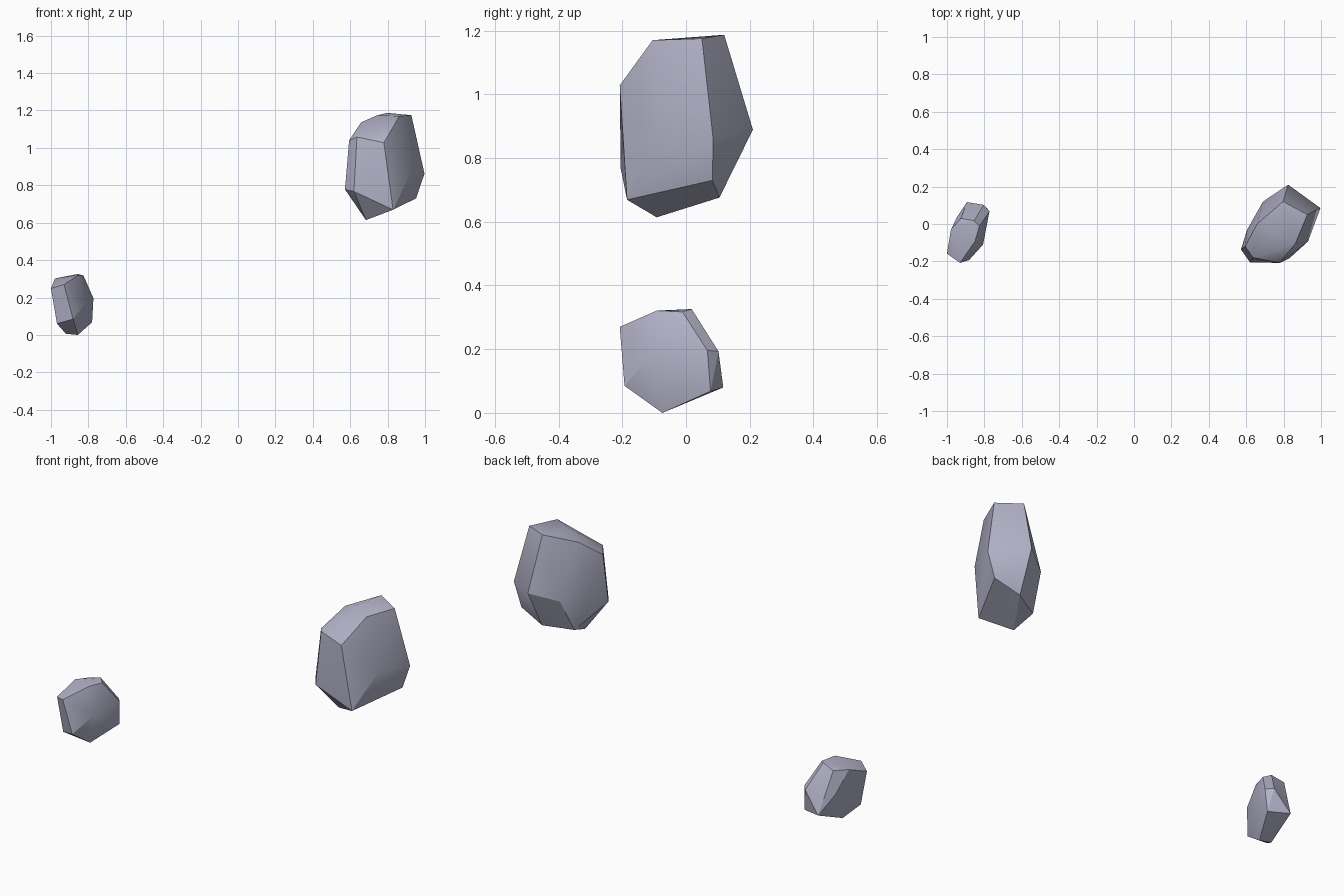
import bpy
import bmesh
import math

cube = bpy.data.objects.get("Cube")
if cube:
    bpy.data.objects.remove(cube, do_unlink=True)

STONE_COLOUR = (0.45, 0.45, 0.58, 1.0)
stone = bpy.data.materials.new("lavender_grey_stone")
stone.use_nodes = True
stone.diffuse_color = STONE_COLOUR
stone.node_tree.nodes["Principled BSDF"].inputs["Base Color"].default_value = STONE_COLOUR


def make_rock(name, corners):
    """Chiselled rock: the convex hull of its corners, soft within each facet."""
    bm = bmesh.new()
    for corner in corners:
        bm.verts.new(corner)
    bmesh.ops.convex_hull(bm, input=bm.verts[:])
    loose = [v for v in bm.verts if not v.link_faces]
    bmesh.ops.delete(bm, geom=loose, context='VERTS')
    bmesh.ops.recalc_face_normals(bm, faces=bm.faces[:])
    mesh = bpy.data.meshes.new(name)
    bm.to_mesh(mesh)
    bm.free()
    mesh.materials.append(stone)
    rock = bpy.data.objects.new(name, mesh)
    bpy.context.collection.objects.link(rock)
    bpy.ops.object.select_all(action='DESELECT')
    rock.select_set(True)
    bpy.context.view_layer.objects.active = rock
    bpy.ops.object.shade_smooth_by_angle(angle=math.radians(30))


# Large rock, raised on the left
make_rock("large_rock", [
    # crown
    (.797, .12, 1.187), (.927, .05, 1.175), (.863, -.105, 1.17), (.743, -.04, 1.174),
    # shoulder
    (.658, 0, 1.136), (.78, -.208, 1.028), (.636, -.18, 1.058), (.594, -.12, 1.04),
    # waist
    (.997, .085, .862), (.824, .21, .889), (.93, -.094, .88), (.69, .12, .845), (.605, -.03, .87),
    # foot
    (.952, .083, .73), (.81, .105, .676), (.62, -.205, .767), (.572, -.136, .778),
    (.829, -.185, .669), (.684, -.092, .614), (.665, .03, .66),
])

# Small rock, on the ground to the right
make_rock("small_rock", [
    # crown
    (-.855, .018, .326), (-.826, -.011, .317), (-.85, -.092, .321), (-.925, .03, .305),
    (-.979, -.03, .302), (-.93, -.208, .27), (-1, -.158, .249),
    # waist
    (-.773, .067, .196), (-.803, .102, .193), (-.807, -.11, .18), (-.945, .04, .18),
    # foot
    (-.78, .077, .068), (-.893, .117, .08), (-.882, -.193, .085), (-.968, -.15, .06),
    (-.856, -.074, 0), (-.92, -.06, .006),
])
